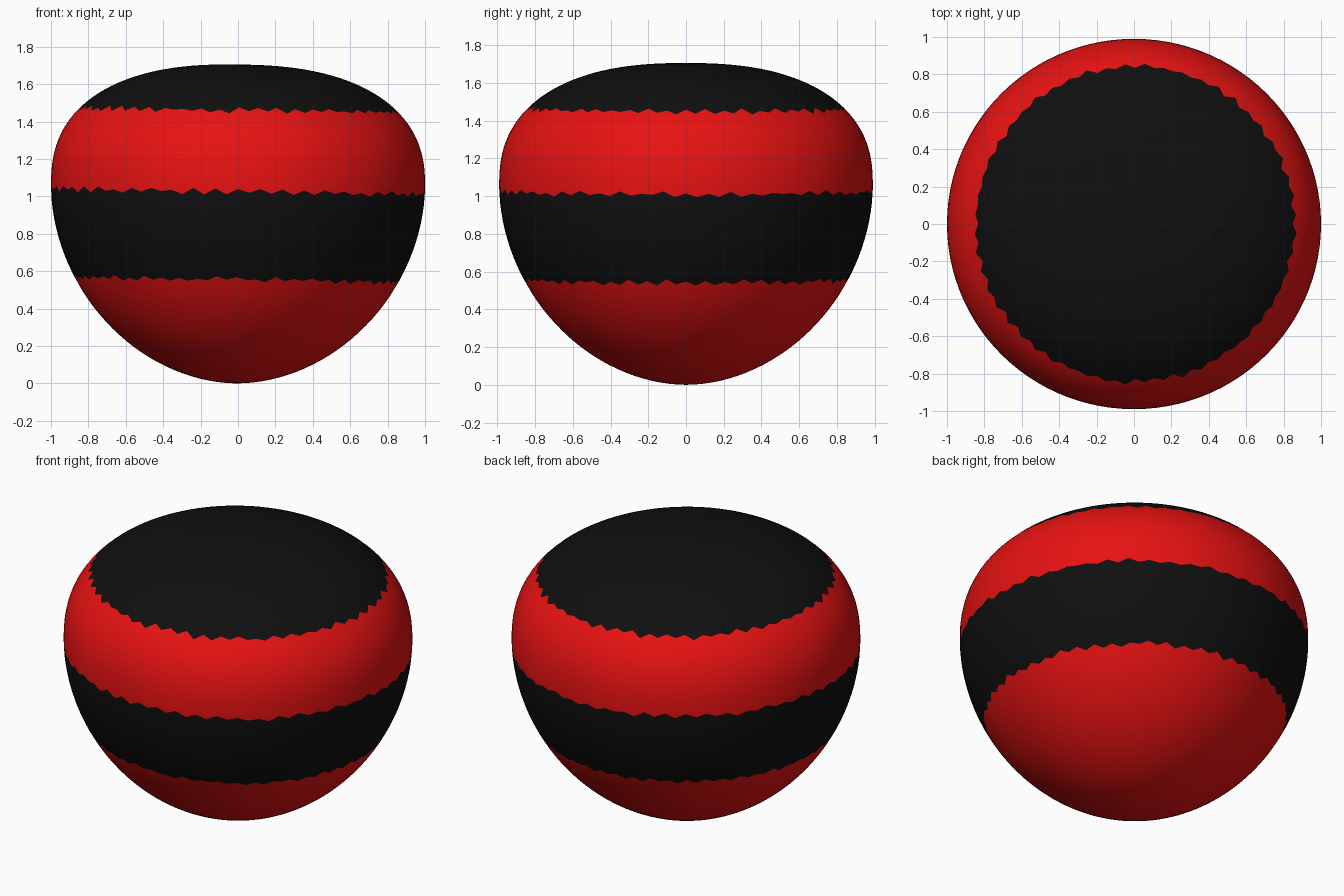
import bpy
import bmesh
import math
import random
from mathutils import Matrix

random.seed(4)
cube = bpy.data.objects.get("Cube")
if cube:
    bpy.data.objects.remove(cube)

SEGMENTS = 104
WAIST, TOP = 1.06, 1.705          # height of the widest ring and of the crown
LOWER_POWER, UPPER_POWER = 1.92, 2.4
EDGES = (0.555, 1.025, 1.46)      # heights where the stripes meet


def make_material(name, color):
    mat = bpy.data.materials.new(name)
    mat.use_nodes = True
    mat.diffuse_color = color
    bsdf = mat.node_tree.nodes["Principled BSDF"]
    bsdf.inputs["Base Color"].default_value = color
    bsdf.inputs["Roughness"].default_value = 0.6
    return mat


def radius(z):
    """Body radius: a rounder bowl below the waist, a flatter dome above."""
    if z < WAIST:
        n, d = LOWER_POWER, (WAIST - z) / WAIST
    else:
        n, d = UPPER_POWER, (z - WAIST) / (TOP - WAIST)
    return max(0.0, 1 - d ** n) ** (1 / n)


# Ring heights, evenly spread along the profile, with the stripe edges inserted
heights = []
for i in range(1, 64):
    a = math.pi * (i / 64 - 0.5)
    if a < 0:
        z = WAIST - WAIST * abs(math.sin(a)) ** (2 / LOWER_POWER)
    else:
        z = WAIST + (TOP - WAIST) * math.sin(a) ** (2 / UPPER_POWER)
    if all(abs(z - e) > 0.028 for e in EDGES):
        heights.append(z)
heights = sorted(heights + list(EDGES))

# Striped body, with ragged edges between the stripes
bm = bmesh.new()
rings = []
for z in heights:
    ring = []
    for j in range(SEGMENTS):
        a = math.tau * j / SEGMENTS
        h = z
        if z in EDGES:
            h += 0.009 * (-1) ** j + random.uniform(-0.008, 0.008)
        r = radius(h)
        ring.append(bm.verts.new((r * math.cos(a), 0.99 * r * math.sin(a), h)))
    rings.append(ring)

bottom = bm.verts.new((0, 0, 0))
crown = bm.verts.new((0, 0, TOP))
for j in range(SEGMENTS):
    k = (j + 1) % SEGMENTS
    bm.faces.new((bottom, rings[0][k], rings[0][j]))
    bm.faces.new((crown, rings[-1][j], rings[-1][k])).material_index = 1
    for z, low, high in zip(heights, rings, rings[1:]):
        face = bm.faces.new((low[j], low[k], high[k], high[j]))
        face.material_index = sum(z >= e for e in EDGES) % 2

# Slight lean, then settle on the ground and centre
bmesh.ops.transform(bm, matrix=Matrix.Rotation(0.015, 4, 'Y'), verts=bm.verts)
xs = [v.co.x for v in bm.verts]
ys = [v.co.y for v in bm.verts]
base = min(v.co.z for v in bm.verts)
bmesh.ops.translate(bm, verts=bm.verts, vec=(
    -(min(xs) + max(xs)) / 2, -(min(ys) + max(ys)) / 2, -base))

mesh = bpy.data.meshes.new("striped_body")
bm.to_mesh(mesh)
bm.free()
mesh.materials.append(make_material("red", (0.8, 0.006, 0.006, 1)))
mesh.materials.append(make_material("black", (0.005, 0.005, 0.005, 1)))
for poly in mesh.polygons:
    poly.use_smooth = True
body = bpy.data.objects.new("striped_body", mesh)
bpy.context.collection.objects.link(body)
